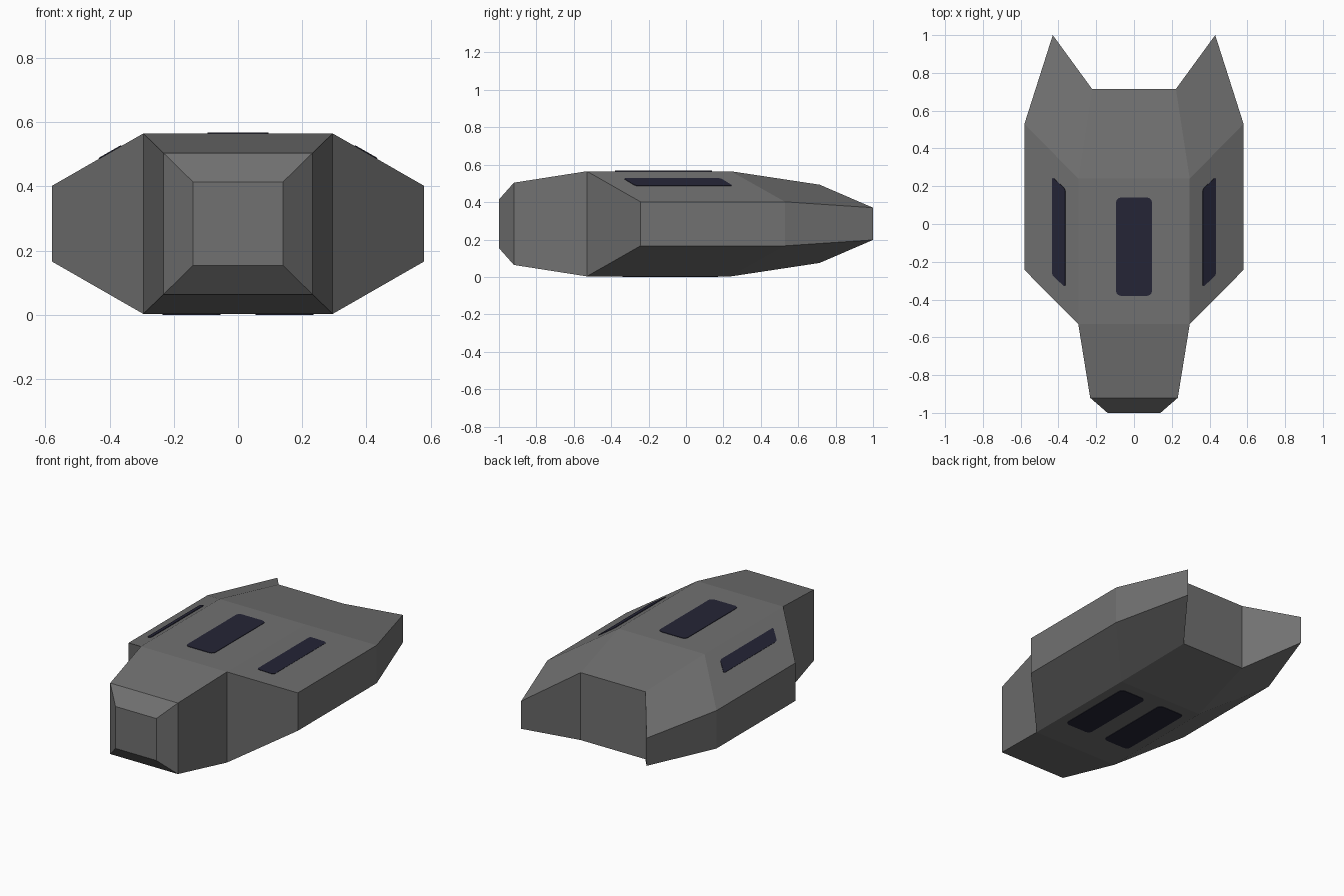
import bpy, bmesh
from mathutils import Vector

if "Cube" in bpy.data.objects:
    bpy.data.objects.remove(bpy.data.objects["Cube"])

ZC = 0.284  # mid height: the hull is mirrored above and below it


def material(name, rgb):
    m = bpy.data.materials.new(name)
    m.diffuse_color = (*rgb, 1)
    m.use_nodes = True
    m.node_tree.nodes["Principled BSDF"].inputs["Base Color"].default_value = m.diffuse_color
    return m


HULL = material("hull grey", (0.165, 0.165, 0.165))
GLASS = material("dark navy panel", (0.018, 0.018, 0.037))


def make_object(name, bm, mat):
    bmesh.ops.recalc_face_normals(bm, faces=bm.faces)
    me = bpy.data.meshes.new(name)
    bm.to_mesh(me)
    bm.free()
    me.materials.append(mat)
    ob = bpy.data.objects.new(name, me)
    bpy.context.collection.objects.link(ob)
    return ob


# Hull: right-hand outline from nose to tail as (x, y, half height)
pts = {
    "nose": (0.14, -1.0, 0.13),
    "chin": (0.232, -0.92, 0.22),
    "neck": (0.295, -0.53, 0.281),
    "side_f": (0.58, -0.243, 0.1175),
    "side_b": (0.58, 0.53, 0.1175),
    "tip": (0.43, 1.0, 0.086),
    "tail": (0.222, 0.715, 0.209),
    "roof": (0.295, 0.24, 0.281),
}
bm = bmesh.new()
v = {(n, sx, sz): bm.verts.new((sx * x, y, ZC + sz * h))
     for n, (x, y, h) in pts.items() for sx in (-1, 1) for sz in (-1, 1)}

# Centre strip, top and bottom
spine = ["nose", "chin", "neck", "roof", "tail"]
for sz in (-1, 1):
    for a, b in zip(spine, spine[1:]):
        bm.faces.new([v[a, -1, sz], v[a, 1, sz], v[b, 1, sz], v[b, -1, sz]])
    # Sloping shoulders and tail wings
    for sx in (-1, 1):
        for quad in (("neck", "side_f", "side_b", "roof"),
                     ("roof", "side_b", "tip", "tail")):
            bm.faces.new([v[n, sx, sz] for n in quad])

# Upright walls
rim = ["nose", "chin", "neck", "side_f", "side_b", "tip", "tail"]
for sx in (-1, 1):
    for a, b in zip(rim, rim[1:]):
        bm.faces.new([v[a, sx, -1], v[b, sx, -1], v[b, sx, 1], v[a, sx, 1]])
for n in ("nose", "tail"):
    bm.faces.new([v[n, -1, -1], v[n, 1, -1], v[n, 1, 1], v[n, -1, 1]])
make_object("hull", bm, HULL)


# Thin rounded plate from four corners on the hull surface
def plate(name, corners, outward, radius):
    bm = bmesh.new()
    bm.faces.new([bm.verts.new(c) for c in corners])
    bmesh.ops.bevel(bm, geom=bm.verts[:], offset=radius, segments=3,
                    profile=0.5, affect='VERTICES')
    n = Vector(outward).normalized()
    bmesh.ops.translate(bm, verts=bm.verts, vec=n * -0.003)
    ext = bmesh.ops.extrude_face_region(bm, geom=bm.faces[:], use_keep_orig=True)
    top = [g for g in ext["geom"] if isinstance(g, bmesh.types.BMVert)]
    bmesh.ops.translate(bm, verts=top, vec=n * 0.006)
    make_object(name, bm, GLASS)


def rect(cx, cy, w, l, z):
    return [(cx + i * w / 2, cy + j * l / 2, z)
            for i, j in ((-1, -1), (1, -1), (1, 1), (-1, 1))]


# Roof panel
plate("roof_panel", rect(0, -0.12, 0.19, 0.52, ZC + 0.281), (0, 0, 1), 0.025)

for sx, side in ((-1, "left"), (1, "right")):
    # Slanted shoulder panel following the slope
    slope = 0.1635 / 0.285
    shoulder = [(sx * x, y, ZC + 0.281 - (x - 0.295) * slope)
                for x, y in ((0.363, -0.335), (0.433, -0.27),
                             (0.433, 0.25), (0.363, 0.185))]
    plate(side + "_shoulder_panel", shoulder, (sx * slope, 0, 1), 0.014)
    # Belly panel
    plate(side + "_belly_panel", rect(sx * 0.145, -0.085, 0.18, 0.51, ZC - 0.281),
          (0, 0, -1), 0.025)
